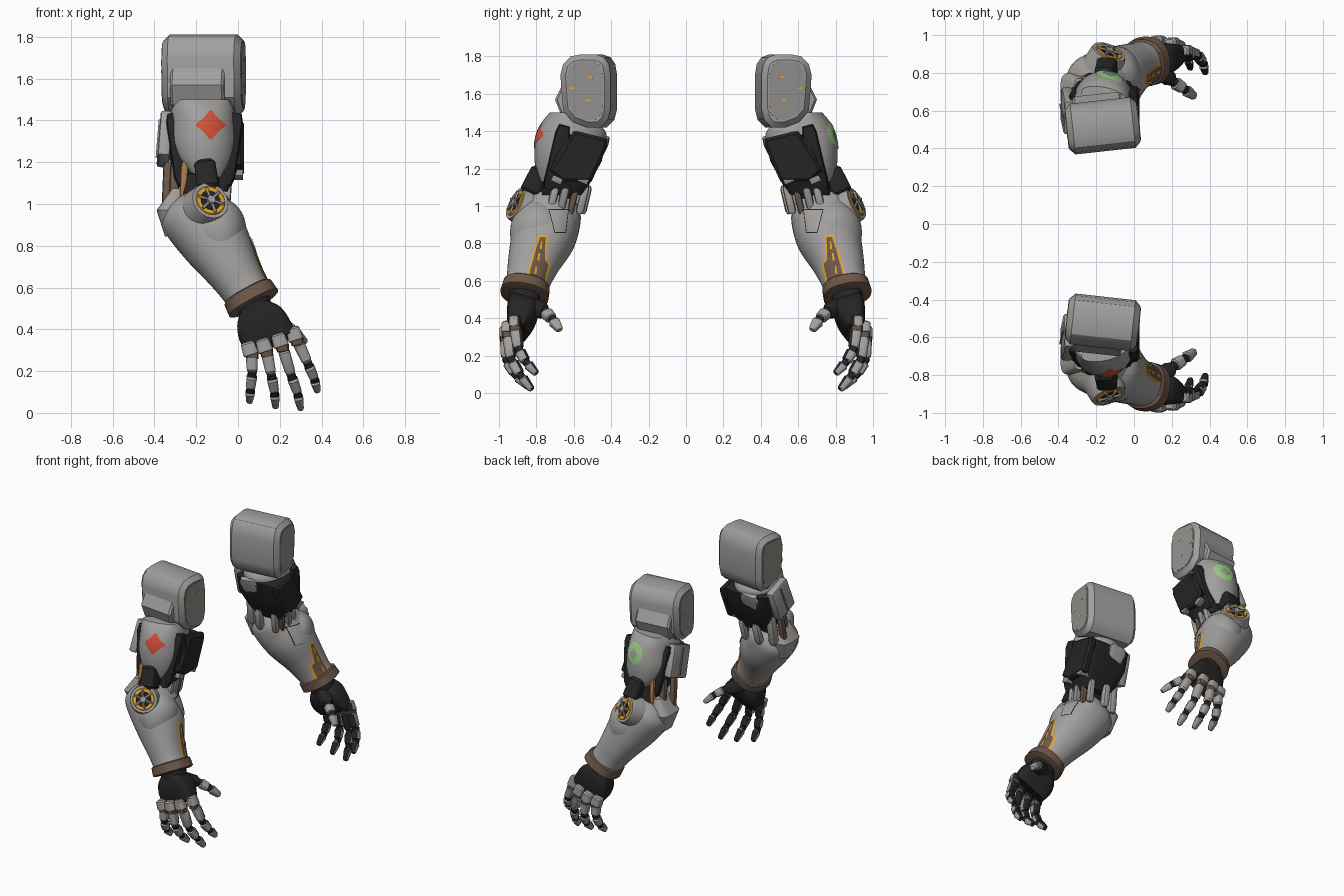
import bpy, bmesh, math
from mathutils import Vector, Matrix, Euler
from mathutils.bvhtree import BVHTree

if "Cube" in bpy.data.objects:
    bpy.data.objects.remove(bpy.data.objects["Cube"])


def mat(name, *rgb):
    m = bpy.data.materials.new(name)
    m.diffuse_color = (*rgb, 1)
    m.use_nodes = True
    m.node_tree.nodes["Principled BSDF"].inputs["Base Color"].default_value = m.diffuse_color
    return m


GREY = mat("shell grey", 0.36, 0.35, 0.34)
MID = mat("panel grey", 0.28, 0.275, 0.27)
DARK = mat("dark frame", 0.018, 0.018, 0.019)
BROWN = mat("brown trim", 0.15, 0.095, 0.065)
AMBER = mat("amber", 0.8, 0.36, 0.02)
BRONZE = mat("bronze", 0.38, 0.19, 0.06)
RED = mat("red emblem", 0.65, 0.08, 0.04)
GREEN = mat("green emblem", 0.32, 0.6, 0.24)


def finish(name, bm, m, mirror=True):
    """Turn a bmesh into an object, mirrored to the second arm."""
    bmesh.ops.recalc_face_normals(bm, faces=bm.faces)
    for f in bm.faces:
        f.smooth = True
        if isinstance(m, tuple):  # second material on the palm-facing side
            f.material_index = int(f.normal.y > 0.2)
    me = bpy.data.meshes.new(name)
    bm.to_mesh(me)
    bm.free()
    for one in (m if isinstance(m, tuple) else (m,)):
        me.materials.append(one)
    me.set_sharp_from_angle(angle=math.radians(32))
    ob = bpy.data.objects.new(name, me)
    bpy.context.collection.objects.link(ob)
    if mirror:
        md = ob.modifiers.new("second arm", 'MIRROR')
        md.use_axis = (False, True, False)
        md.use_mirror_merge = False
    return ob


def bridge(bm, rows, closed=True):
    for A, B in zip(rows, rows[1:]):
        n = len(A)
        for j in range(n if closed else n - 1):
            bm.faces.new((A[j], A[(j + 1) % n], B[(j + 1) % n], B[j]))


def loft(name, rings, m, d, power=2.0, n=32, sub=5):
    """Skin rings (x, y, z, half width, half depth) lying across direction d."""
    d = Vector(d).normalized()
    ref = Vector((0, 1, 0)) if abs(d.y) < 0.9 else Vector((0, 0, 1))
    v = (ref - d * ref.dot(d)).normalized()
    u = v.cross(d)
    R = [Vector(r) for r in rings]
    path = []
    for i in range(len(R) - 1):
        a, b, c, e = R[max(i - 1, 0)], R[i], R[i + 1], R[min(i + 2, len(R) - 1)]
        for k in range(sub):
            t = k / sub
            path.append(b if sub == 1 else 0.5 * (2 * b + (c - a) * t
                        + (2 * a - 5 * b + 4 * c - e) * t * t + (3 * b - a - 3 * c + e) * t ** 3))
    path.append(R[-1])
    bm = bmesh.new()
    loops = []
    for p in path:
        loop = []
        for j in range(n):
            an = 2 * math.pi * (j + 0.5) / n
            cs, sn = math.cos(an), math.sin(an)
            x = math.copysign(abs(cs) ** (2 / power), cs) * p[3]
            y = math.copysign(abs(sn) ** (2 / power), sn) * p[4]
            loop.append(bm.verts.new(Vector(p[:3]) + u * x + v * y))
        loops.append(loop)
    bridge(bm, loops)
    bm.faces.new(loops[0])
    bm.faces.new(loops[-1])
    return finish(name, bm, m)


def limb(name, p0, p1, r0, r1, m, power=2.0, n=12, flat=1.0):
    """Tapered bar with softened ends."""
    p0, p1 = Vector(p0), Vector(p1)
    rings = []
    for t, k in ((0, 0.7), (0.12, 1), (0.88, 1), (1, 0.7)):
        r = (r0 + (r1 - r0) * t) * k
        rings.append((*p0.lerp(p1, t), r, r * flat))
    return loft(name, rings, m, p1 - p0, power, n, 1)


def box(name, c, size, m, rot=(0, 0, 0), bevel=0.006):
    bm = bmesh.new()
    bmesh.ops.create_cube(bm, size=1, matrix=Matrix.LocRotScale(Vector(c), Euler(rot), Vector(size)))
    if bevel:
        bmesh.ops.bevel(bm, geom=bm.edges[:], offset=bevel, segments=2, affect='EDGES', profile=0.5)
    return finish(name, bm, m)


def prism(name, prof, x0, x1, m, bevel, turn=-0.11, pivot=(-0.165, -0.52, 0)):
    """Side profile (y, z) stretched across x, with chamfered ends."""
    bm = bmesh.new()
    f = bm.faces.new([bm.verts.new((x0, y, z)) for y, z in prof])
    ext = bmesh.ops.extrude_face_region(bm, geom=[f])
    bmesh.ops.translate(bm, vec=(x1 - x0, 0, 0), verts=[g for g in ext["geom"] if isinstance(g, bmesh.types.BMVert)])
    if bevel:
        rims = [e for e in bm.edges if abs(e.verts[0].co.x - e.verts[1].co.x) < 1e-5]
        bmesh.ops.bevel(bm, geom=rims, offset=bevel, segments=1, affect='EDGES', profile=0.5)
    bmesh.ops.rotate(bm, cent=pivot, matrix=Matrix.Rotation(turn, 3, 'Z'), verts=bm.verts)
    return finish(name, bm, m)


def tree_of(ob):
    return BVHTree.FromPolygons([v.co for v in ob.data.vertices], [p.vertices[:] for p in ob.data.polygons])


# Shoulder block, front bump, end panels and small marks
block = [(-.655, 1.70), (-.64, 1.76), (-.60, 1.80), (-.55, 1.81), (-.46, 1.81), (-.42, 1.795), (-.395, 1.76),
         (-.385, 1.70), (-.385, 1.52), (-.40, 1.46), (-.44, 1.42), (-.51, 1.42), (-.59, 1.45), (-.64, 1.51)]
prism("shoulder_block", block, -.355, .025, GREY, .03)
prism("shoulder_bump", [(-.58, 1.68), (-.64, 1.67), (-.69, 1.57), (-.65, 1.47), (-.58, 1.46)], -.31, -.05, GREY, .012)
inner = [(-.52 + (y + .52) * .72, 1.62 + (z - 1.62) * .8) for y, z in block]
prism("shoulder_end_panel", inner, -.358, .028, MID, 0)
for y, z in ((-.49, 1.69), (-.59, 1.63), (-.50, 1.565)):
    prism("shoulder_mark", [(y - .012, z - .003), (y + .01, z - .009), (y + .012, z + .003), (y - .01, z + .009)],
          -.36, .03, AMBER, 0)
limb("shoulder_neck", (-.12, -.535, 1.5), (-.12, -.55, 1.34), .075, .075, BRONZE, n=20)
limb("neck_cable", (-.25, -.55, 1.48), (-.27, -.6, 1.36), .025, .025, BROWN)

# Upper arm frame with its inner and outer panels
loft("upper_arm_frame", [(-.16, -.60, 1.39, .14, .07), (-.16, -.555, 1.36, .18, .13), (-.155, -.585, 1.24, .18, .135),
     (-.155, -.63, 1.14, .15, .125), (-.15, -.66, 1.06, .10, .115)], DARK, (0, 0, -1), 5, 32, 1)
limb("inner_panel", (-.22, -.425, 1.37), (-.19, -.53, 1.12), .075, .035, GREY, 5, 16, .35)
box("outer_panel", (-.35, -.6, 1.31), (.06, .19, .23), GREY, (-.35, .08, 0), .015)
box("outer_panel_seam", (-.355, -.6, 1.31), (.064, .012, .19), MID, (-.35, .08, 0), 0)
prism("side_frame_plate", [(-.60, 1.40), (-.56, 1.395), (-.42, 1.36), (-.425, 1.31), (-.505, 1.13), (-.66, 1.13),
      (-.73, 1.19)], -.03, .028, DARK, .015, 0)
for y, z in ((-.69, 1.14), (-.55, 1.14)):
    box("side_clip", (-.015, y, z), (.08, .06, .035), MID, (-.42, 0, 0))

# Front shell of the upper arm, turned slightly outward
shell = loft("upper_arm_shell", [(-.165, -.68, 1.50, .12, .045), (-.163, -.63, 1.455, .148, .135),
             (-.16, -.612, 1.38, .16, .188), (-.16, -.645, 1.29, .158, .167), (-.16, -.70, 1.2, .122, .107),
             (-.155, -.74, 1.13, .07, .05)], GREY, (0, 0, -1), 2.05, 48)
pivot = Matrix.Translation((-.17, -.66, 0))
shell.data.transform(pivot @ Matrix.Rotation(.2, 4, 'Z') @ pivot.inverted())
for s in (-1, 1):
    limb("shell_side_rail", (-.16 + s * .15, -.65, 1.43), (-.16 + s * .10, -.73, 1.09), .04, .04, DARK, 4, 12)
limb("elbow_link", (-.16, -.775, 1.2), (-.14, -.84, 1.06), .05, .055, DARK, 5, 16)

# Emblems laid onto the shell surface
shell_tree = tree_of(shell)


def emblem(name, m, side, inner_r, outer_r, n=80, steps=6):
    bm = bmesh.new()
    rows = []
    for k in range(steps + 1):
        row = []
        for j in range(n):
            a = 2 * math.pi * j / n
            r = inner_r(a) + (outer_r(a) - inner_r(a)) * k / steps
            x, z = -.13 + r * math.cos(a), 1.378 + r * math.sin(a)
            hit = shell_tree.ray_cast(Vector((x, -2, z)), Vector((0, 1, 0)))[0]
            row.append(bm.verts.new((x, -side * (hit.y - .006), z)))
        rows.append(row)
    bridge(bm, rows)
    ob = finish(name, bm, m, mirror=False)
    if ob.data.polygons[0].normal.y * side < 0:
        ob.data.flip_normals()


def diamond(a, size, p):
    return size / (abs(math.cos(a)) ** p + abs(math.sin(a)) ** p) ** (1 / p)


emblem("star_emblem", RED, -1, lambda a: .001, lambda a: min(.07, diamond(a, .092, .7)))
emblem("ring_emblem", GREEN, 1, lambda a: diamond(a, .036, 1), lambda a: .073)

# Forearm body, front shell and rear cap
FD = (.473, -.186, -.861)
forearm = loft("forearm", [(-.235, -.70, 1.04, .10, .09), (-.225, -.715, 1.01, .145, .14), (-.20, -.73, .95, .172, .17),
               (-.11, -.765, .82, .165, .170), (-.03, -.815, .69, .132, .138), (.02, -.84, .61, .116, .12),
               (.06, -.858, .55, .112, .115)], GREY, FD, 2.2, 56, 6)
loft("forearm_front_shell", [(-.19, -.77, 1.04, .03, .03), (-.165, -.775, .99, .10, .09), (-.115, -.785, .90, .145, .145),
     (-.07, -.795, .81, .125, .147), (-.035, -.81, .74, .06, .10), (-.025, -.82, .72, .01, .02)], GREY, FD, 2, 40)
loft("elbow_rear_cap", [(-.21, -.62, 1.0, .03, .02), (-.19, -.635, .97, .10, .07), (-.15, -.65, .88, .11, .075),
     (-.11, -.68, .80, .07, .05), (-.1, -.69, .78, .01, .01)], GREY, FD, 2.5, 32)
loft("forearm_outer_panel", [(-.285, -.70, 1.075, .03, .07), (-.315, -.70, .97, .075, .10), (-.30, -.70, .845, .05, .06)],
     GREY, (0, 0, -1), 4, 20, 1)
forearm_tree = tree_of(forearm)


def strip(name, m, rows, off, grow=0.0, nz=28, ny=8):
    """Thin plate on the +x side of the forearm from rows (z, y left, y right)."""
    bm = bmesh.new()
    grid = []
    top, low = rows[0][0] + grow, rows[-1][0] - grow
    for i in range(nz + 1):
        z = top + (low - top) * i / nz
        a, b = next(((p, q) for p, q in zip(rows, rows[1:]) if z >= q[0]), rows[-2:])
        t = min(1, max(0, (a[0] - z) / (a[0] - b[0])))
        yl, yr = a[1] + (b[1] - a[1]) * t - grow, a[2] + (b[2] - a[2]) * t + grow
        row = []
        for j in range(ny + 1):
            y = yl + (yr - yl) * j / ny
            hit = forearm_tree.ray_cast(Vector((2, y, z)), Vector((-1, 0, 0)))[0]
            row.append(bm.verts.new((hit.x + off if hit else 0, y, z)))
        grid.append(row)
    bridge(bm, grid, False)
    ob = finish(name, bm, m)
    if ob.data.polygons[0].normal.x < 0:
        ob.data.flip_normals()


# Brown inlay with amber edging, and the square hatch
inlay = [(.835, -.78, -.75), (.76, -.805, -.755), (.71, -.818, -.755), (.69, -.825, -.735), (.605, -.845, -.755)]
strip("inlay_edge", AMBER, inlay, .004, .010)
strip("inlay", BROWN, inlay, .008)
for z, y in ((.79, -.772), (.73, -.785), (.66, -.80)):
    strip("inlay_fleck", AMBER, [(z + .02, y - .004, y + .004), (z - .02, y - .010, y + .002)], .0095, 0, 4, 2)
hatch = [(.98, -.73, -.63), (.86, -.70, -.645)]
strip("hatch_seam", DARK, hatch, .004, .004)
strip("hatch", GREY, hatch, .008)
loft("wrist_band", [(.045, -.85, .580, .118, .115), (.048, -.852, .574, .127, .126), (.075, -.864, .525, .133, .13),
     (.078, -.866, .518, .115, .112)], BROWN, FD, 2.4, 40, 1)

# Elbow struts, cables and core
limb("elbow_core", (-.17, -.68, 1.13), (-.19, -.72, .98), .10, .10, DARK, 3, 20)
for x, y, m, r in ((-.05, -.73, GREY, .022), (-.05, -.675, MID, .022), (-.06, -.62, BROWN, .018), (-.08, -.57, GREY, .022),
                   (-.30, -.72, BROWN, .024), (-.255, -.78, BRONZE, .018), (-.29, -.60, GREY, .03), (-.20, -.56, GREY, .026),
                   (-.335, -.65, BROWN, .022)):
    limb("elbow_strut", (x, y + .035, 1.2 if x < -.22 else 1.11), (x - .01, y, .96), r, r, m, 3, 12)

# Elbow wheel: housing, amber ring, dark well, spokes and hub
AX = Vector((.35, -.83, .42)).normalized()
WC = Vector((-.132, -.912, 1.016))


def disc(name, a, b, r, m, n=36, base=1.08):
    pa, pb = WC + AX * a, WC + AX * b
    loft(name, [(*pa, r * base, r * base), (*pb.lerp(pa, .25), r, r), (*pb, r * .93, r * .93)], m, AX, 2, n, 1)


disc("wheel_housing", -.10, 0, .098, GREY, base=1.12)
disc("wheel_ring", -.02, .004, .076, AMBER)
disc("wheel_well", -.02, .007, .053, DARK)
side = AX.orthogonal().normalized()
for k in range(6):
    ray = Matrix.Rotation(k * math.tau / 6, 3, AX) @ side
    limb("wheel_spoke", WC + AX * .008 + ray * .015, WC + AX * .008 + ray * .066, .007, .008, GREY, 4, 8)
disc("wheel_hub", 0, .018, .021, GREY, 20)

# Hand: wrist, palm and back plates
HD = (.38, -.32, -.86)
limb("wrist_joint", (.06, -.857, .56), (.10, -.87, .45), .085, .08, DARK, 2.5, 20)
loft("palm", [(.085, -.865, .49, .08, .075), (.105, -.872, .45, .115, .085), (.13, -.887, .39, .13, .075),
     (.165, -.905, .33, .125, .05)], DARK, HD, 4, 32, 3)

# Four fingers: knuckle, middle and tip points
fingers = [((.065, -.95, .285), (.068, -.955, .19), (.06, -.92, .115), (.055, -.86, .055)),
           ((.135, -.96, .30), (.16, -.96, .18), (.175, -.915, .10), (.18, -.84, .03)),
           ((.21, -.95, .325), (.255, -.935, .18), (.285, -.885, .095), (.30, -.825, .02)),
           ((.28, -.91, .355), (.335, -.895, .235), (.365, -.855, .165), (.38, -.80, .105))]
for f in fingers:
    k = Vector(f[0])
    limb("hand_back_plate", k + Vector((-.022, -.006, .055)), k + Vector((0, -.004, -.012)), .033, .038, (GREY, DARK), 4, 16, .9)
    limb("knuckle_trim", k + Vector((0, -.004, .005)), k + Vector((.006, -.004, -.034)), .034, .029, BROWN, 3)
thumb = ((.14, -.81, .46), (.205, -.755, .435), (.265, -.715, .395), (.32, -.675, .34))
limb("thumb_base", (.09, -.85, .47), thumb[1], .055, .038, DARK, 3, 16)
for f in fingers + [thumb]:
    for i in range(3):
        a, b = Vector(f[i]), Vector(f[i + 1])
        w = (.029, .026, .024)[i] * (1.1 if f is thumb else 1)
        limb("finger_joint", a.lerp(b, -.15), a.lerp(b, .3), w * .85, w * .85, DARK, 3)
        limb("finger_segment", a.lerp(b, .16), a.lerp(b, .95 if i < 2 else 1.05), w, w * (.85 if i < 2 else .6),
             GREY if f is thumb else (GREY, DARK), 3.5, 16, 1.2)
